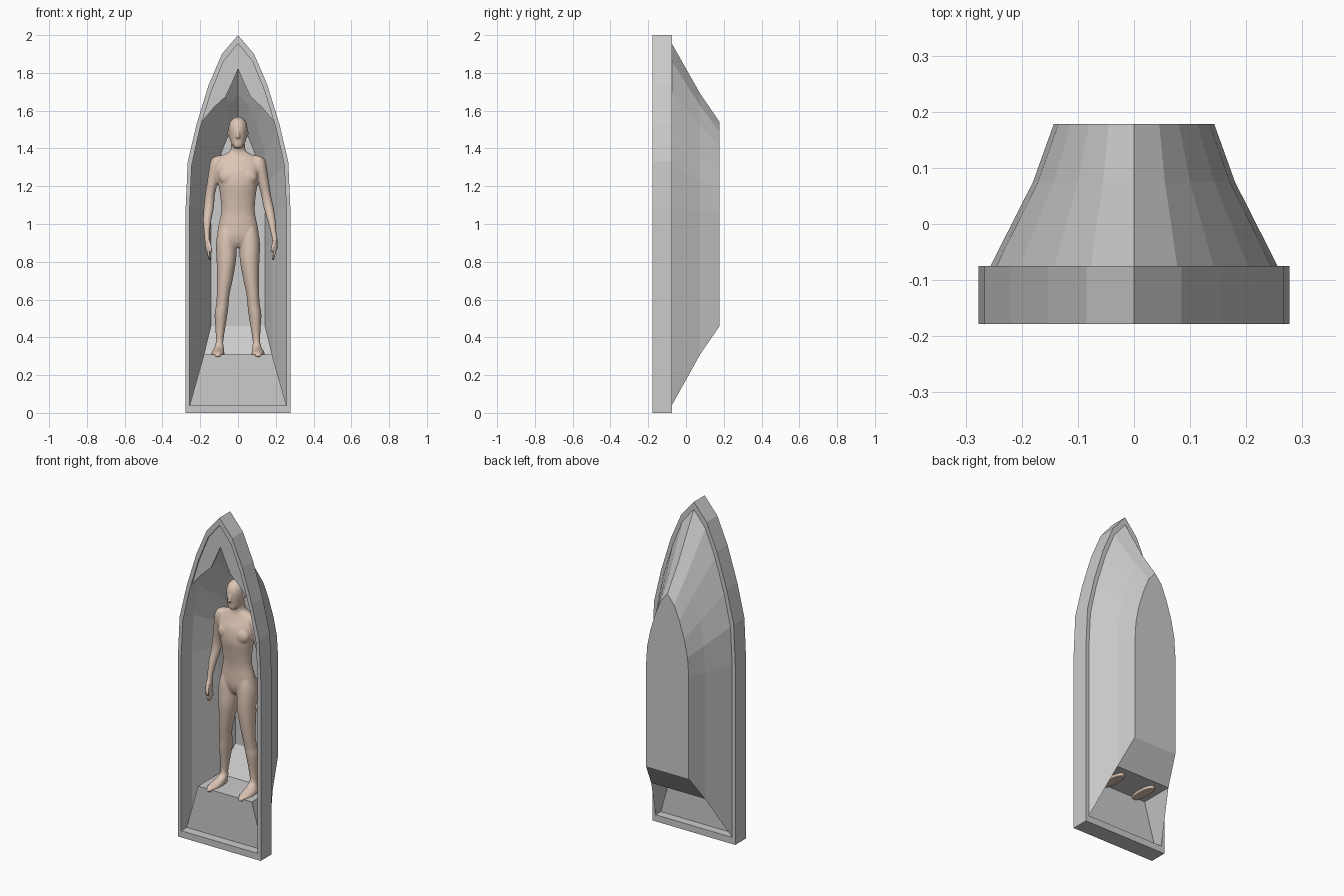
import bpy, bmesh, math
from mathutils import Vector


def material(name, color):
    mat = bpy.data.materials.new(name)
    mat.diffuse_color = (*color, 1)
    return mat


stone = material("stone", (.55, .55, .55))
skin = material("skin", (.72, .56, .46))


def finish(bm, name, mat):
    bmesh.ops.recalc_face_normals(bm, faces=bm.faces[:])
    me = bpy.data.meshes.new(name)
    bm.to_mesh(me)
    bm.free()
    me.materials.append(mat)
    ob = bpy.data.objects.new(name, me)
    bpy.context.collection.objects.link(ob)
    return ob


def arch(bm, half, y):
    """Pointed-arch loop: the right half (bottom to apex) mirrored to the left."""
    pts = half + [(-x, z) for x, z in reversed(half[:-1])]
    return [bm.verts.new((x, y, z)) for x, z in pts]


def bridge(bm, a, b, closed=True):
    n = len(a)
    for i in range(n if closed else n - 1):
        j = (i + 1) % n
        bm.faces.new((a[i], a[j], b[j], b[i]))


# Half profiles of the arch, front to back
OUTER = [(.277, 0), (.277, 1.09), (.266, 1.33), (.219, 1.53), (.154, 1.74), (.085, 1.90), (0, 2)]
INNER = [(.256, .04), (.256, 1.08), (.245, 1.31), (.203, 1.50), (.142, 1.70), (.077, 1.86), (0, 1.955)]
MIDDLE = [(.18, .31), (.18, 1.075), (.171, 1.23), (.143, 1.37), (.10, 1.52), (.055, 1.625), (0, 1.69)]
BACK = [(.143, .46), (.143, 1.07), (.135, 1.19), (.113, 1.295), (.08, 1.40), (.045, 1.485), (0, 1.54)]
Y0, Y1, Y2, Y3 = -.178, -.075, .075, .178
LEDGE_Y = -.125

# Front frame ring
bm = bmesh.new()
loops = [arch(bm, OUTER, Y0), arch(bm, OUTER, Y1), arch(bm, INNER, Y1), arch(bm, INNER, Y0)]
for i in range(4):
    bridge(bm, loops[i], loops[(i + 1) % 4])
finish(bm, "arch_frame", stone)

# Tapered niche shell with a standing ledge
bm = bmesh.new()
a, b, c = arch(bm, INNER, Y1), arch(bm, MIDDLE, Y2), arch(bm, BACK, Y3)
bridge(bm, a, b, False)
bridge(bm, b, c, False)
bm.faces.new(c)
bm.faces.new((b[0], b[-1], c[-1], c[0]))
top = [bm.verts.new((s * .18, LEDGE_Y, .31)) for s in (1, -1)]
foot = [bm.verts.new((s * .256, LEDGE_Y, .04)) for s in (1, -1)]
bm.faces.new((top[0], top[1], b[-1], b[0]))
bm.faces.new((foot[0], foot[1], top[1], top[0]))
for k, i in ((0, 0), (1, -1)):
    bm.faces.new((foot[k], top[k], b[i], a[i]))
finish(bm, "niche_shell", stone)

# Thin cusped panel in the head of the arch
bm = bmesh.new()
cusp = [(.201, 1.53), (.125, 1.62), (.065, 1.675), (.035, 1.74), (0, 1.82)]
rim = [(.203, 1.535), (.142, 1.70), (.110, 1.78), (.077, 1.86), (0, 1.955)]
loops = [arch(bm, p, y) for p, y in ((cusp, -.168), (rim, -.168), (rim, -.158), (cusp, -.158))]
for i in range(4):
    bridge(bm, loops[i], loops[(i + 1) % 4], False)
for i in (0, -1):
    bm.faces.new([l[i] for l in loops])
finish(bm, "arch_head_panel", stone)

# Human figure: closed lofts of horizontal ellipses, fused by a voxel remesh
body = bmesh.new()


def spline(rings, steps=4):
    """Catmull-Rom interpolation between the given rings."""
    p = [rings[0]] + rings + [rings[-1]]
    out = []
    for i in range(1, len(p) - 2):
        for t in (k / steps for k in range(steps)):
            out.append([.5 * (2 * q1 + (q2 - q0) * t + (2 * q0 - 5 * q1 + 4 * q2 - q3) * t * t
                              + (3 * q1 - q0 - 3 * q2 + q3) * t ** 3)
                        for q0, q1, q2, q3 in zip(*p[i - 1:i + 3])])
    return out + [rings[-1]]


def loft(rings, seg=24):
    prev = first = None
    for x, y, z, rx, ry in spline(rings):
        ring = [body.verts.new((x + rx * math.cos(t), y + ry * math.sin(t), z))
                for t in (2 * math.pi * k / seg for k in range(seg))]
        if prev:
            bridge(body, prev, ring)
        else:
            first = ring
        prev = ring
    body.faces.new(first)
    body.faces.new(prev)


def ball(loc, size):
    for v in bmesh.ops.create_uvsphere(body, u_segments=20, v_segments=12, radius=1)["verts"]:
        v.co = Vector(loc) + Vector([p * q for p, q in zip(v.co, size)])


# torso and neck
loft([(0, 0, .875, .03, .03), (0, .005, .90, .08, .052), (0, .008, .94, .108, .066),
      (0, .003, .99, .104, .062), (0, -.004, 1.06, .09, .055), (0, -.008, 1.13, .092, .06),
      (0, -.01, 1.21, .104, .07), (0, -.006, 1.28, .118, .066), (0, .004, 1.33, .118, .052),
      (0, .008, 1.36, .09, .042), (0, .008, 1.38, .052, .038), (0, .004, 1.40, .038, .037),
      (0, -.006, 1.45, .036, .037)])
# head, nose and ears
loft([(0, -.05, 1.402, .017, .018), (0, -.042, 1.415, .029, .033), (0, -.025, 1.44, .041, .052),
      (0, -.017, 1.475, .048, .064), (0, -.014, 1.51, .05, .067), (0, -.012, 1.54, .043, .057),
      (0, -.011, 1.558, .027, .037), (0, -.01, 1.567, .009, .012)])
loft([(0, -.08, 1.455, .011, .016), (0, -.08, 1.463, .011, .019), (0, -.077, 1.495, .005, .011)], 10)
for s in (1, -1):
    ball((s * .05, -.005, 1.48), (.006, .012, .02))
    # chest and buttock
    ball((s * .05, -.045, 1.25), (.052, .029, .046))
    ball((s * .05, .048, .925), (.052, .038, .055))
    # leg and foot
    loft([(s * .06, .004, 1.0, .034, .045), (s * .061, .004, .94, .05, .06),
          (s * .062, .002, .88, .055, .063), (s * .062, -.004, .80, .051, .059),
          (s * .07, -.006, .70, .041, .048), (s * .078, -.006, .63, .034, .039),
          (s * .083, .004, .57, .033, .04), (s * .09, .012, .52, .034, .043),
          (s * .094, .012, .44, .025, .03), (s * .098, .01, .375, .02, .024),
          (s * .099, .002, .35, .024, .035), (s * .102, -.018, .336, .028, .055),
          (s * .106, -.045, .318, .034, .084), (s * .106, -.048, .297, .034, .088)])
    # arm and hand; the drift gives the slight sideways sway of the pose
    loft([(s * .095, .004, 1.362, .012, .014), (s * .106, .004, 1.35, .028, .03),
          (s * .113, .005, 1.325, .035, .04), (s * .12, .006, 1.29, .034, .04),
          (s * .135, .01, 1.22, .029, .033), (s * .149, .014, 1.15, .026, .028),
          (s * .158 + .004, .01, 1.09, .027, .028), (s * .17 + .007, -.01, 1.02, .022, .024),
          (s * .177 + .012, -.03, .95, .015, .018), (s * .179 + .015, -.037, .925, .014, .021)])
    hand_x = s * .179 + .018
    loft([(s * .179 + .015, -.036, .935, .013, .018), (hand_x, -.045, .89, .014, .03),
          (hand_x - s * .002, -.05, .865, .012, .03)])
    for k, drop in enumerate((.055, .062, .057, .043)):
        y = -.073 + k * .016
        loft([(hand_x, y, .885, .008, .008), (hand_x - s * .003, y, .85, .008, .0075),
              (hand_x - s * .012, y + .002, .868 - drop, .0065, .006)], 8)
    loft([(hand_x - s * .003, -.062, .915, .01, .011), (hand_x - s * .014, -.08, .88, .009, .009),
          (hand_x - s * .02, -.085, .85, .007, .007)], 8)

figure = finish(body, "standing_figure", skin)
remesh = figure.modifiers.new("fuse", "REMESH")
remesh.mode = "VOXEL"
remesh.voxel_size = .0045
remesh.use_smooth_shade = True
smooth = figure.modifiers.new("soften", "SMOOTH")
smooth.factor = .5
smooth.iterations = 12
